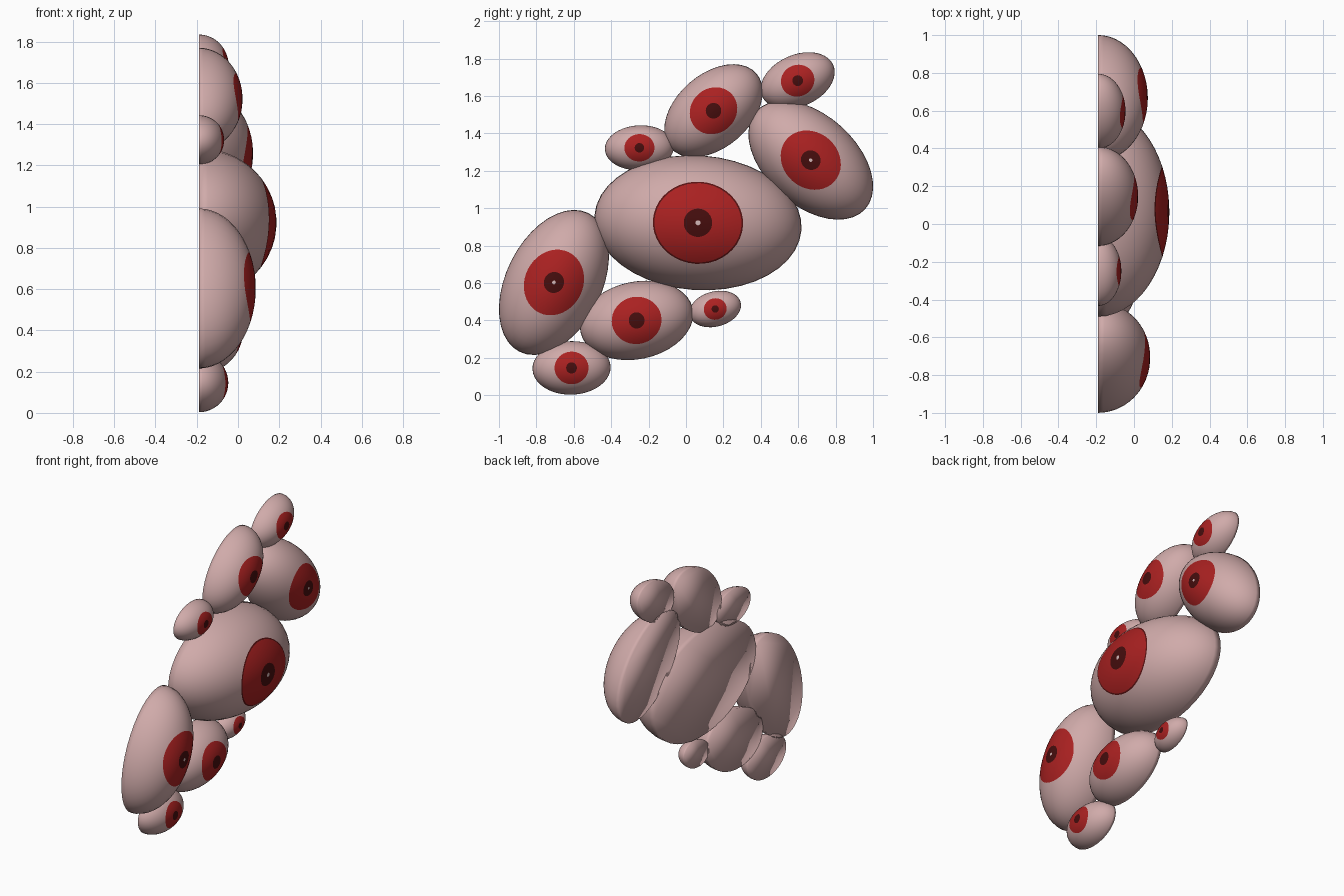
import bpy, bmesh, math

if "Cube" in bpy.data.objects:
    bpy.data.objects.remove(bpy.data.objects["Cube"])

BASE_X = -0.19   # flat back plane shared by all the bulbs
SEG = 40


def material(name, rgb):
    m = bpy.data.materials.new(name)
    m.diffuse_color = (*rgb, 1)
    m.use_nodes = True
    m.node_tree.nodes["Principled BSDF"].inputs["Base Color"].default_value = m.diffuse_color
    return m


MATS = [material("pale_pink_flesh", (0.63, 0.405, 0.40)),
        material("iris_red", (0.40, 0.015, 0.015)),
        material("pupil_dark_red", (0.06, 0.004, 0.004)),
        material("highlight_pale_pink", (0.65, 0.48, 0.48)),
        material("iris_rim_dark_red", (0.10, 0.006, 0.006))]
FLESH, RED, PUPIL, SHINE, RIM = range(5)

# Rings from the centre outward: fraction of long axis, of short axis, material inside
IRIS = (0.435, 0.61)
RINGS = [(0.025, 0.037, SHINE), (0.137, 0.21, PUPIL), (0.23, 0.34, RED), (0.33, 0.475, RED),
         (IRIS[0] * 0.965, IRIS[1] * 0.965, RED), (*IRIS, RIM)]
for i in range(1, 11):
    t = math.sin(i / 10 * math.pi / 2)
    RINGS.append((IRIS[0] + (1 - IRIS[0]) * t, IRIS[1] + (1 - IRIS[1]) * t, FLESH))


def eye_bulb(name, cy, cz, a, b, angle, depth):
    """Half ellipsoid bulging to +x, coloured eye at its crown, flat back."""
    bm = bmesh.new()
    c, s = math.cos(math.radians(angle)), math.sin(math.radians(angle))
    swap = {}
    if a < 0.5:
        swap[RIM] = RED          # only the main eye has a dark rim
    if a < 0.35:
        swap[SHINE] = PUPIL      # only the large eyes have a highlight

    def point(p, q):
        x = depth * math.sqrt(max(0, 1 - p * p - q * q))
        u, v = p * a, q * b
        return bm.verts.new((BASE_X + x, cy + u * c - v * s, cz + u * s + v * c))

    crown = point(0, 0)
    previous = None
    for fa, fb, mat in RINGS:
        ring = [point(fa * math.cos(2 * math.pi * k / SEG),
                      fb * math.sin(2 * math.pi * k / SEG)) for k in range(SEG)]
        for k in range(SEG):
            n = (k + 1) % SEG
            if previous is None:
                f = bm.faces.new((crown, ring[k], ring[n]))
            else:
                f = bm.faces.new((previous[k], ring[k], ring[n], previous[n]))
            f.material_index = swap.get(mat, mat)
        previous = ring
    bm.faces.new(previous[::-1])  # back cap
    for f in bm.faces:
        f.smooth = True
    mesh = bpy.data.meshes.new(name)
    bm.to_mesh(mesh)
    bm.free()
    for m in MATS:
        mesh.materials.append(m)
    ob = bpy.data.objects.new(name, mesh)
    bpy.context.collection.objects.link(ob)


# name, centre y, centre z, long radius, short radius, tilt, bulge depth
BULBS = [
    ("main_eye_bulb", 0.064, 0.922, 0.555, 0.36, -4, 0.377),
    ("left_eye_bulb", -0.706, 0.603, 0.414, 0.256, 63.6, 0.276),
    ("lower_middle_eye_bulb", -0.264, 0.40, 0.307, 0.207, 12, 0.215),
    ("bottom_small_eye_bulb", -0.612, 0.146, 0.209, 0.143, 2, 0.143),
    ("lower_right_tiny_eye_bulb", 0.156, 0.461, 0.141, 0.094, 15, 0.10),
    ("upper_eye_bulb", 0.147, 1.521, 0.304, 0.197, 41, 0.212),
    ("upper_left_small_eye_bulb", -0.249, 1.323, 0.185, 0.12, 3, 0.123),
    ("right_eye_bulb", 0.667, 1.257, 0.392, 0.243, -42, 0.263),
    ("top_small_eye_bulb", 0.597, 1.682, 0.208, 0.138, 24, 0.145),
]
for bulb in BULBS:
    eye_bulb(*bulb)
